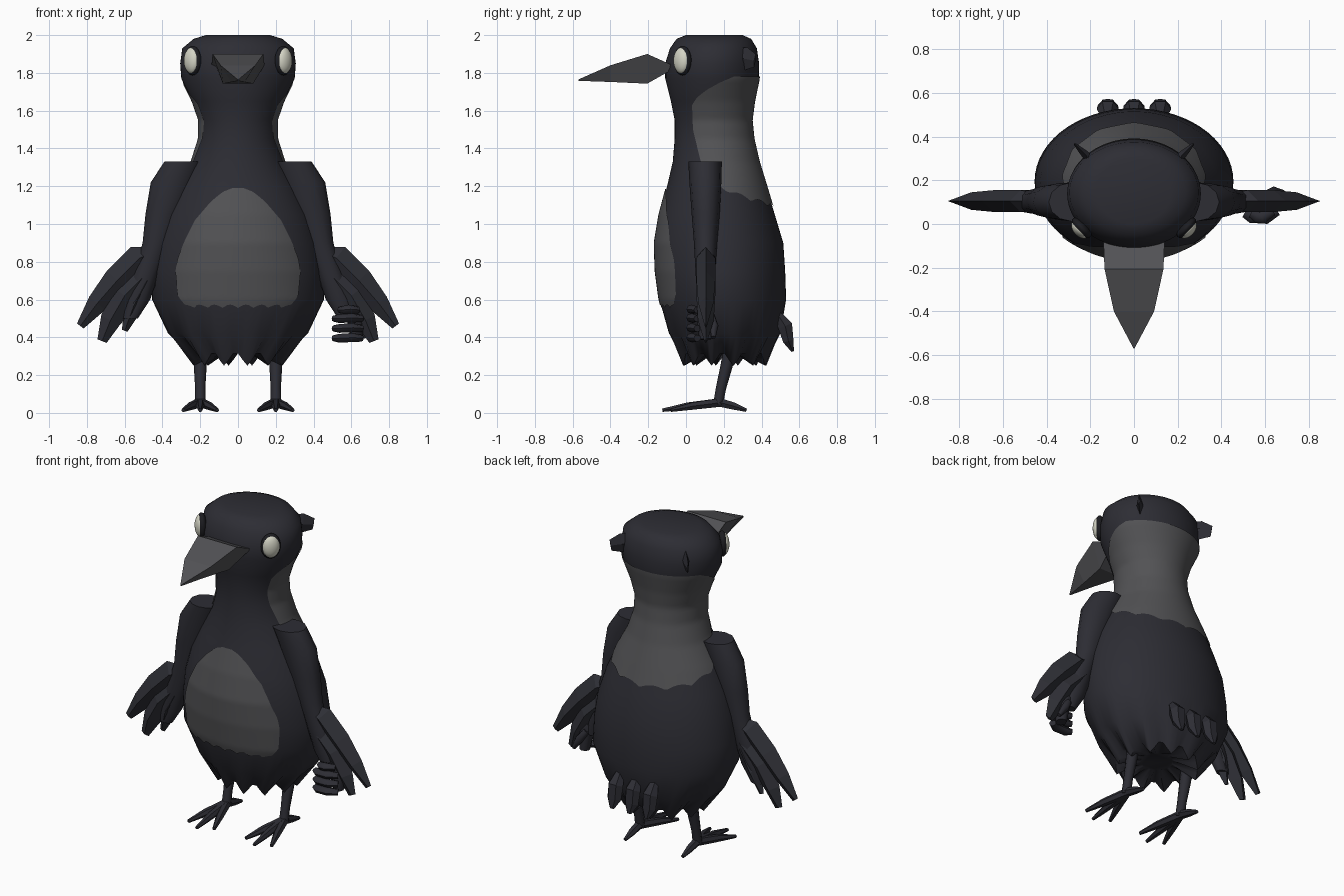
import bpy, bmesh, math
from mathutils import Vector, Matrix

if "Cube" in bpy.data.objects:
    bpy.data.objects.remove(bpy.data.objects["Cube"])

def material(name, col):
    m = bpy.data.materials.new(name)
    m.diffuse_color = (*col, 1)
    m.use_nodes = True
    m.node_tree.nodes["Principled BSDF"].inputs["Base Color"].default_value = m.diffuse_color
    return m

BLACK = material("charcoal_plumage", (0.026, 0.026, 0.034))
FEATHER = material("wing_feather", (0.028, 0.029, 0.037))
GREY = material("grey_plumage", (0.085, 0.085, 0.090))
BEAK = material("beak_grey", (0.085, 0.085, 0.092))
RIM = material("eye_rim_black", (0.012, 0.012, 0.015))
WHITE = material("eye_ivory", (0.66, 0.66, 0.56))

def build(name, verts, faces, mat, smooth=None, fix=True):
    me = bpy.data.meshes.new(name)
    me.from_pydata([tuple(v) for v in verts], [], faces)
    if fix:
        bm = bmesh.new()
        bm.from_mesh(me)
        bmesh.ops.recalc_face_normals(bm, faces=bm.faces)
        bm.to_mesh(me)
        bm.free()
    me.materials.append(mat)
    if smooth:
        me.polygons.foreach_set("use_smooth", [True] * len(me.polygons))
        me.set_sharp_from_angle(angle=math.radians(smooth))
    ob = bpy.data.objects.new(name, me)
    bpy.context.collection.objects.link(ob)
    return ob

def skin(name, rings, mat, smooth=None):
    """Closed loft through rings of equal point count."""
    n = len(rings[0])
    verts = [p for r in rings for p in r]
    faces = [(k*n + i, k*n + (i+1) % n, (k+1)*n + (i+1) % n, (k+1)*n + i)
             for k in range(len(rings) - 1) for i in range(n)]
    faces += [tuple(range(n)), tuple(range(len(verts) - n, len(verts)))]
    return build(name, verts, faces, mat, smooth)

def tube(name, pts, radii, mat, ref=(0, 1, 0), n=4, smooth=None):
    """Tapered limb: each radius is (across, along ref)."""
    pts, ref, rings = [Vector(p) for p in pts], Vector(ref), []
    for k, (p, (a, b)) in enumerate(zip(pts, radii)):
        t = (pts[min(k+1, len(pts)-1)] - pts[max(k-1, 0)]).normalized()
        u = t.cross(ref).normalized()
        v = u.cross(t)
        rings.append([p + u*a*math.cos(i*math.tau/n) + v*b*math.sin(i*math.tau/n) for i in range(n)])
    return skin(name, rings, mat, smooth)

def lerp(table, z):
    """Linear lookup in rows sorted by their first value."""
    if z <= table[0][0]:
        return table[0][1:]
    for a, b in zip(table, table[1:]):
        if z <= b[0]:
            f = (z - a[0]) / (b[0] - a[0])
            return [p + (q - p)*f for p, q in zip(a[1:], b[1:])]
    return table[-1][1:]

# Body and head: height, half width, front y, back y
BODY = [(.27, .24, -.02, .43), (.42, .37, -.09, .50), (.60, .455, -.14, .53),
        (.75, .452, -.16, .525), (.90, .43, -.165, .515), (1.05, .385, -.14, .47),
        (1.20, .315, -.10, .425), (1.33, .245, -.07, .385), (1.45, .207, -.06, .357),
        (1.55, .205, -.06, .347), (1.65, .24, -.08, .36), (1.77, .30, -.11, .385),
        (1.85, .306, -.11, .387), (1.93, .295, -.085, .375), (1.98, .235, -.05, .345),
        (2.0, .17, 0, .30)]

def on_body(th, z, off=0):
    rx, yf, yb = lerp(BODY, z)
    return Vector(((rx + off)*math.sin(th), (yf + yb)/2 - ((yb - yf)/2 + off)*math.cos(th), z))

SEG = 60
angles = [i*math.tau/SEG for i in range(SEG)]
rings = [[on_body(a, s[0]) for a in angles] for s in BODY]
# ragged feather hem, with the underside tucked up
for i, p in enumerate(rings[0]):
    p.z += (0.045 if i % 5 in (0, 4) else 0.01 if i % 5 in (1, 3) else -0.02)
tuck = [Vector((p.x*.4, .2 + (p.y - .2)*.4, .32)) for p in rings[0]]
skin("body", [tuck] + rings, BLACK, 50)

# Pale plumage patches, thin sheets hugging the body
def patch(name, mid, half, z_low, z_top, cols=48, rows=36):
    verts = []
    for r in range(rows + 1):
        for c in range(cols + 1):
            u = 2*c/cols - 1
            z = z_low(u) + (z_top - z_low(u))*r/rows
            verts.append(on_body(mid + u*half(z), z, .006))
    w = cols + 1
    faces = [(r*w + c, r*w + c + 1, (r+1)*w + c + 1, (r+1)*w + c)
             for r in range(rows) for c in range(cols)]
    build(name, verts, faces, GREY, 60, fix=False)

BELLY = [(.55, .25), (.58, .285), (.62, .315), (.75, .327), (.82, .315), (.92, .275),
         (1.02, .225), (1.12, .14), (1.17, .08), (1.19, .03)]
NAPE = [(1.18, .20), (1.33, .08), (1.5, .04), (1.63, .035), (1.67, .06), (1.71, .11),
        (1.75, .18), (1.78, .25)]

def belly_half(z):
    return math.asin(lerp(BELLY, z)[0] / lerp(BODY, z)[0])

def nape_half(z):
    _, yf, yb = lerp(BODY, z)
    return math.acos((lerp(NAPE, z)[0] - (yf + yb)/2) / ((yb - yf)/2))

patch("belly_patch", 0, belly_half, lambda u: .555 + .018*abs(math.sin(u*11)), 1.19)
patch("nape_patch", math.pi, nape_half, lambda u: 1.085 + .09*u*u + .022*abs(math.sin(u*10)), 1.78)

# Beak: y, top z, top half width, bottom z, bottom half width
beak = [(-.07, 1.84, .14, 1.82, .11), (-.205, 1.90, .135, 1.743, .08),
        (-.40, 1.84, .092, 1.752, .035), (-.57, 1.765, .002, 1.758, .002)]
skin("beak", [[(-a, y, t), (a, y, t), (b, y, l), (-b, y, l)] for y, t, a, l, b in beak], BEAK)

# Wing arm: z, inner x, outer x, front y, back y
ARM = [(1.33, .18, .39, .012, .19), (1.22, .22, .462, .018, .187), (1.05, .30, .49, .03, .178),
       (.90, .36, .505, .042, .165), (.75, .415, .55, .05, .155), (.60, .465, .60, .06, .148),
       (.50, .53, .61, .075, .135)]

def ball(name, loc, radii, turn, mat):
    bm = bmesh.new()
    bmesh.ops.create_uvsphere(bm, u_segments=24, v_segments=14, radius=1)
    m = Matrix.Translation(loc) @ Matrix.Rotation(turn, 4, 'Z') @ Matrix.Diagonal((*radii, 1))
    bm.transform(m)
    me = bpy.data.meshes.new(name)
    bm.to_mesh(me)
    bm.free()
    me.polygons.foreach_set("use_smooth", [True] * len(me.polygons))
    me.materials.append(mat)
    bpy.context.collection.objects.link(bpy.data.objects.new(name, me))

for side, s in (("left", 1), ("right", -1)):
    # Eyes
    turn = math.radians(-43 if s > 0 else -137)
    ball(side + "_eye_rim", (s*.240, -.018, 1.865), (.030, .058, .078), turn, RIM)
    ball(side + "_eye", (s*.246, -.024, 1.865), (.032, .050, .068), turn, WHITE)

    # Tuft at the back of the head
    tube(side + "_head_tuft", [(s*.17, .26, 1.885), (s*.225, .32, 1.875), (s*.27, .365, 1.865)],
         [(.05, .02), (.06, .018), (.035, .006)], BLACK, (s*.7, -.7, 0))

    # Wing arm
    arm = [[(s*((a + b)/2 + (b - a)/2*math.cos(t)), (c + d)/2 + (d - c)/2*math.sin(t), z)
            for t in (i*math.tau/12 for i in range(12))] for z, a, b, c, d in ARM]
    skin(side + "_wing_arm", arm, BLACK, 50)

    # Wing feathers, diamond in section
    feathers = [
        ([(.47, .84), (.52, .82), (.64, .70), (.745, .58), (.835, .46)],
         [(.04, .04), (.075, .05), (.075, .05), (.055, .04), (.022, .006)]),
        ([(.48, .74), (.60, .62), (.675, .49), (.72, .38)],
         [(.08, .05), (.085, .05), (.055, .042), (.026, .008)]),
        ([(.48, .70), (.55, .57), (.60, .435)], [(.05, .05), (.05, .048), (.016, .008)])]
    for k, (path, radii) in enumerate(feathers[:3 if s < 0 else 2]):
        tube(f"{side}_wing_feather_{k + 1}", [(s*x, .105, z) for x, z in path], radii, FEATHER)

    # Leg and toes
    tube(side + "_leg", [(s*.2, .235, .36), (s*.2, .215, .25), (s*.2, .185, .13), (s*.2, .17, .045)],
         [(.036, .034), (.034, .032), (.027, .027), (.03, .026)], BLACK, n=8, smooth=50)
    for k, (dx, y) in enumerate(((-.09, -.08), (0, -.125), (.09, -.08), (0, .32))):
        x = s*.2 + dx
        m = (s*.2 + dx*.55, .17 + (y - .17)*.55, .036)
        tube(f"{side}_toe_{k + 1}", [(s*.2, .18, .055), m, (x, y, .014)],
             [(.026, .026), (.023, .022), (.011, .010)], BLACK, (0, 0, 1), n=6, smooth=50)

# Closed hand on the left wing
for k, z in enumerate((.395, .447, .499, .545)):
    lo, hi = (.505, .655) if k < 3 else (.535, .635)
    tube(f"finger_{k + 1}", [(lo, .05, z), (lo + .03, .035, z), (hi - .05, .03, z + .004), (hi, .06, z)],
         [(.02, .016), (.03, .023), (.03, .024), (.022, .018)], BLACK, (0, 0, 1), n=8, smooth=50)
tube("palm", [(.59, .10, .56), (.62, .10, .50), (.63, .105, .39)],
     [(.035, .035), (.045, .045), (.03, .035)], BLACK, n=8, smooth=50)
tube("thumb", [(.60, .13, .52), (.64, .15, .46), (.68, .145, .40)],
     [(.02, .02), (.024, .022), (.012, .012)], BLACK, n=8, smooth=50)

# Tail feathers
for k, x in enumerate((-.12, 0, .12)):
    tube(f"tail_feather_{k + 1}",
         [(x, .48, .53), (x, .525, .46), (x, .542, .38), (x, .565, .325)],
         [(.025, .02), (.05, .045), (.047, .032), (.014, .008)], BLACK, (0, 1, 0), n=6)
